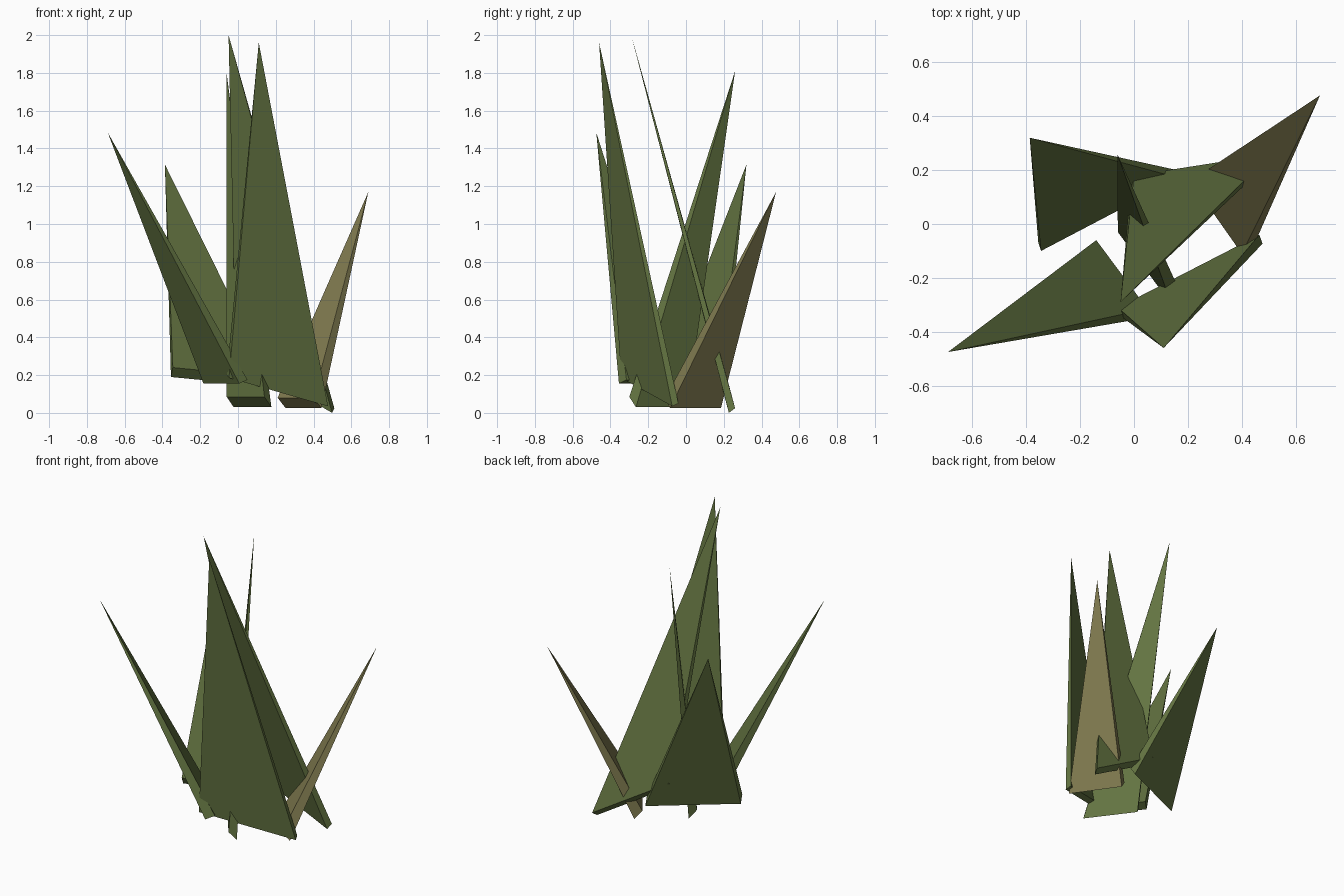
import bpy, bmesh
from mathutils import Vector

if "Cube" in bpy.data.objects:
    bpy.data.objects.remove(bpy.data.objects["Cube"])


def material(name, rgb):
    m = bpy.data.materials.new(name)
    m.diffuse_color = (*rgb, 1)
    m.use_nodes = True
    m.node_tree.nodes["Principled BSDF"].inputs["Base Color"].default_value = m.diffuse_color
    return m


green = material("leaf_green", (0.125, 0.174, 0.053))
brown = material("dry_tan", (0.225, 0.205, 0.083))


def blade(name, left, right, offset, tip, mat):
    """Flat pyramid: a slim four-cornered root tapering to one point."""
    a, b, d = Vector(left), Vector(right), Vector(offset)
    bm = bmesh.new()
    root = [bm.verts.new(p) for p in (a, b, b + d, a + d)]
    top = bm.verts.new(tip)
    bm.faces.new(root)
    for i in range(4):
        bm.faces.new((root[i], root[(i + 1) % 4], top))
    bmesh.ops.recalc_face_normals(bm, faces=bm.faces)
    mesh = bpy.data.meshes.new(name)
    bm.to_mesh(mesh)
    bm.free()
    mesh.materials.append(mat)
    bpy.context.collection.objects.link(bpy.data.objects.new(name, mesh))


# Outward-leaning blade at the front left
blade("left_blade", (-0.14, -0.06, 0.175), (0.05, -0.315, 0.175),
      (-0.043, -0.04, -0.02), (-0.69, -0.475, 1.485), green)
# Broad blade at the front
blade("front_blade", (-0.06, -0.31, 0.20), (0.465, -0.04, 0.05),
      (0.012, -0.033, -0.015), (0.11, -0.46, 1.96), green)
# Tallest blade, leaning forward from the back
blade("tall_blade", (0.0, 0.18, 0.325), (0.51, 0.26, 0.025),
      (-0.012, -0.033, -0.025), (-0.05, -0.29, 2.0), green)
# Short broad blade at the back left
blade("back_left_blade", (-0.345, -0.10, 0.24), (0.17, 0.17, 0.19),
      (-0.01, 0.03, -0.05), (-0.387, 0.32, 1.315), green)
# Narrow upright blade in the middle
blade("middle_blade", (-0.06, -0.03, 0.085), (0.14, -0.30, 0.085),
      (0.037, 0.035, -0.055), (-0.062, 0.26, 1.81), green)
# Dried blade at the back right
blade("dry_blade", (0.21, 0.16, 0.08), (0.40, -0.11, 0.08),
      (0.042, 0.025, -0.055), (0.69, 0.477, 1.17), brown)
